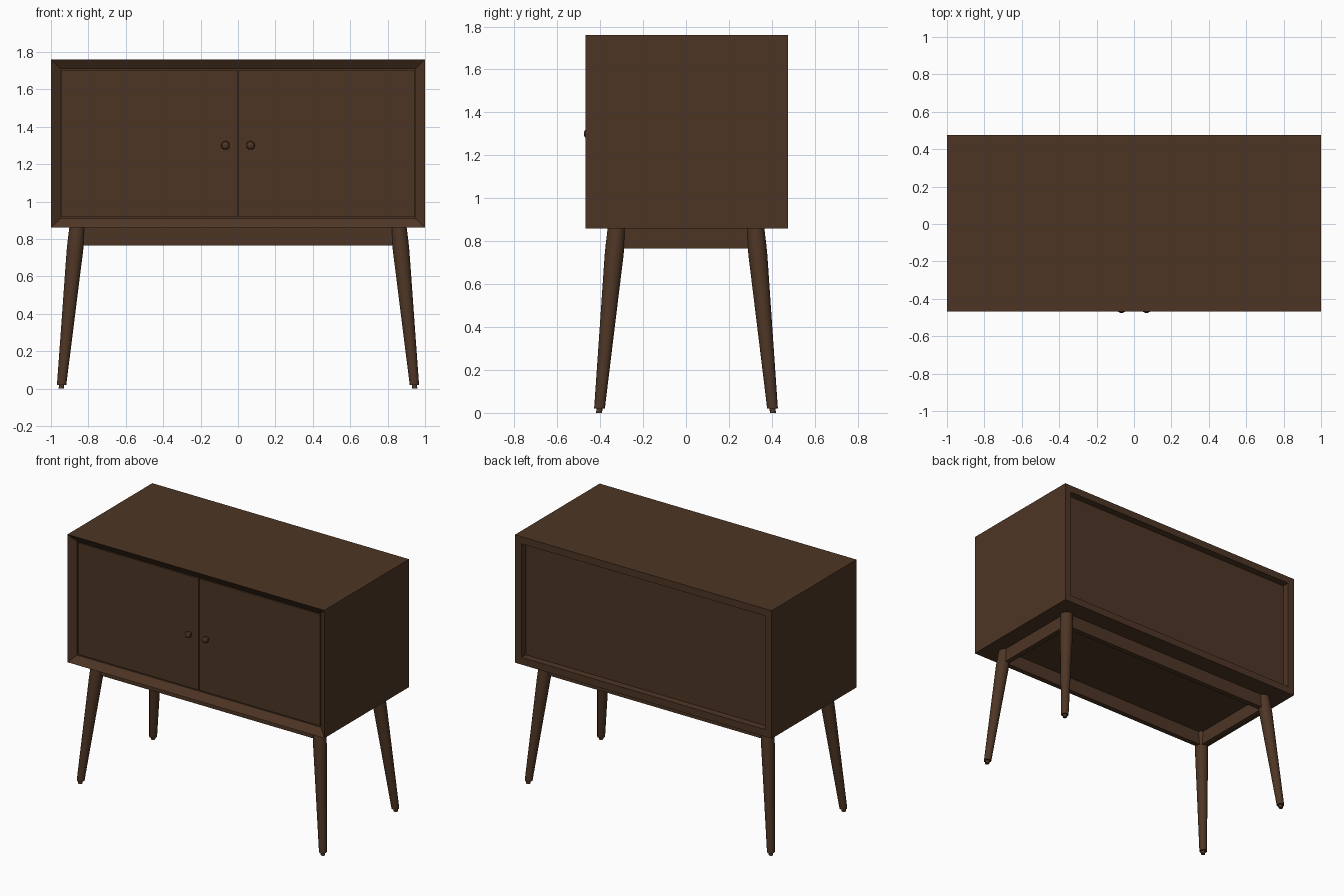
import bpy, bmesh, math
from mathutils import Vector

if "Cube" in bpy.data.objects:
    bpy.data.objects.remove(bpy.data.objects["Cube"])


def material(name, color):
    m = bpy.data.materials.new(name)
    m.diffuse_color = (*color, 1)
    m.use_nodes = True
    m.node_tree.nodes["Principled BSDF"].inputs["Base Color"].default_value = m.diffuse_color
    return m


WOOD = material("walnut brown", (0.075, 0.036, 0.018))


def finish(name, bm, smooth=False):
    bmesh.ops.recalc_face_normals(bm, faces=bm.faces)
    me = bpy.data.meshes.new(name)
    bm.to_mesh(me)
    bm.free()
    me.materials.append(WOOD)
    ob = bpy.data.objects.new(name, me)
    bpy.context.collection.objects.link(ob)
    if smooth:
        bpy.ops.object.select_all(action='DESELECT')
        ob.select_set(True)
        bpy.context.view_layer.objects.active = ob
        bpy.ops.object.shade_smooth_by_angle(angle=math.radians(35))
    return ob


def box(name, lo, hi):
    bm = bmesh.new()
    bmesh.ops.create_cube(bm, size=1)
    for v in bm.verts:
        v.co = Vector([lo[i] if v.co[i] < 0 else hi[i] for i in range(3)])
    return finish(name, bm)


def loft(name, rings, caps=False, smooth=False):
    """Skin a list of point rings; without caps the last joins the first."""
    bm = bmesh.new()
    vs = [[bm.verts.new(p) for p in r] for r in rings]
    n = len(vs[0])
    for k in range(len(vs) - 1 if caps else len(vs)):
        a, b = vs[k], vs[(k + 1) % len(vs)]
        for i in range(n):
            j = (i + 1) % n
            bm.faces.new((a[i], a[j], b[j], b[i]))
    if caps:
        bm.faces.new(vs[0])
        bm.faces.new(vs[-1])
    return finish(name, bm, smooth)


FRONT, BACK, BOT, TOP = -0.468, 0.475, 0.86, 1.76


# Case: open tube with a mitred bevel on the front edge
def rect(inset, y):
    x = 1 - inset
    return [(-x, y, BOT + inset), (x, y, BOT + inset),
            (x, y, TOP - inset), (-x, y, TOP - inset)]


loft("cabinet_case", [rect(0, FRONT), rect(0.05, FRONT + 0.035),
                      rect(0.05, BACK), rect(0, BACK)])

# Recessed back panel
box("back_panel", (-0.95, 0.40, BOT + 0.05), (0.95, 0.425, TOP - 0.05))

# Doors and knobs
for s, side in ((-1, "left"), (1, "right")):
    xa, xb = sorted((s * 0.003, s * 0.943))
    box(side + "_door", (xa, -0.433, BOT + 0.057), (xb, -0.405, TOP - 0.057))
    profile = [(0.010, -0.43), (0.011, -0.445), (0.021, -0.451),
               (0.023, -0.459), (0.020, -0.468), (0.011, -0.474), (0.003, -0.476)]
    loft(side + "_knob", [[(s * 0.067 + r * math.cos(t * math.pi / 12), y,
                            1.30 + r * math.sin(t * math.pi / 12))
                           for t in range(24)] for r, y in profile],
         caps=True, smooth=True)

# Splayed tapered legs with small foot tips
leg_profile = [(0.0, 0.014), (0.02, 0.014), (0.02, 0.025), (0.40, 0.035),
               (0.73, 0.044), (0.78, 0.044), (0.862, 0.042)]
for sx, xn in ((-1, "left"), (1, "right")):
    for sy, yn in ((-1, "front"), (1, "back")):
        rings = []
        for z, r in leg_profile:
            t = z / 0.86
            cx, cy = sx * (0.945 - 0.085 * t), sy * (0.405 - 0.082 * t)
            rings.append([(cx + r * math.cos(a * math.pi / 12),
                           cy + r * math.sin(a * math.pi / 12), z)
                          for a in range(24)])
        loft(f"{yn}_{xn}_leg", rings, caps=True, smooth=True)

# Apron rails between the legs
for s, xn, yn in ((-1, "left", "front"), (1, "right", "back")):
    box(yn + "_apron", (-0.86, s * 0.325 - 0.018, 0.765),
        (0.86, s * 0.325 + 0.018, BOT))
    box(xn + "_apron", (s * 0.862 - 0.018, -0.307, 0.765),
        (s * 0.862 + 0.018, 0.307, BOT))
